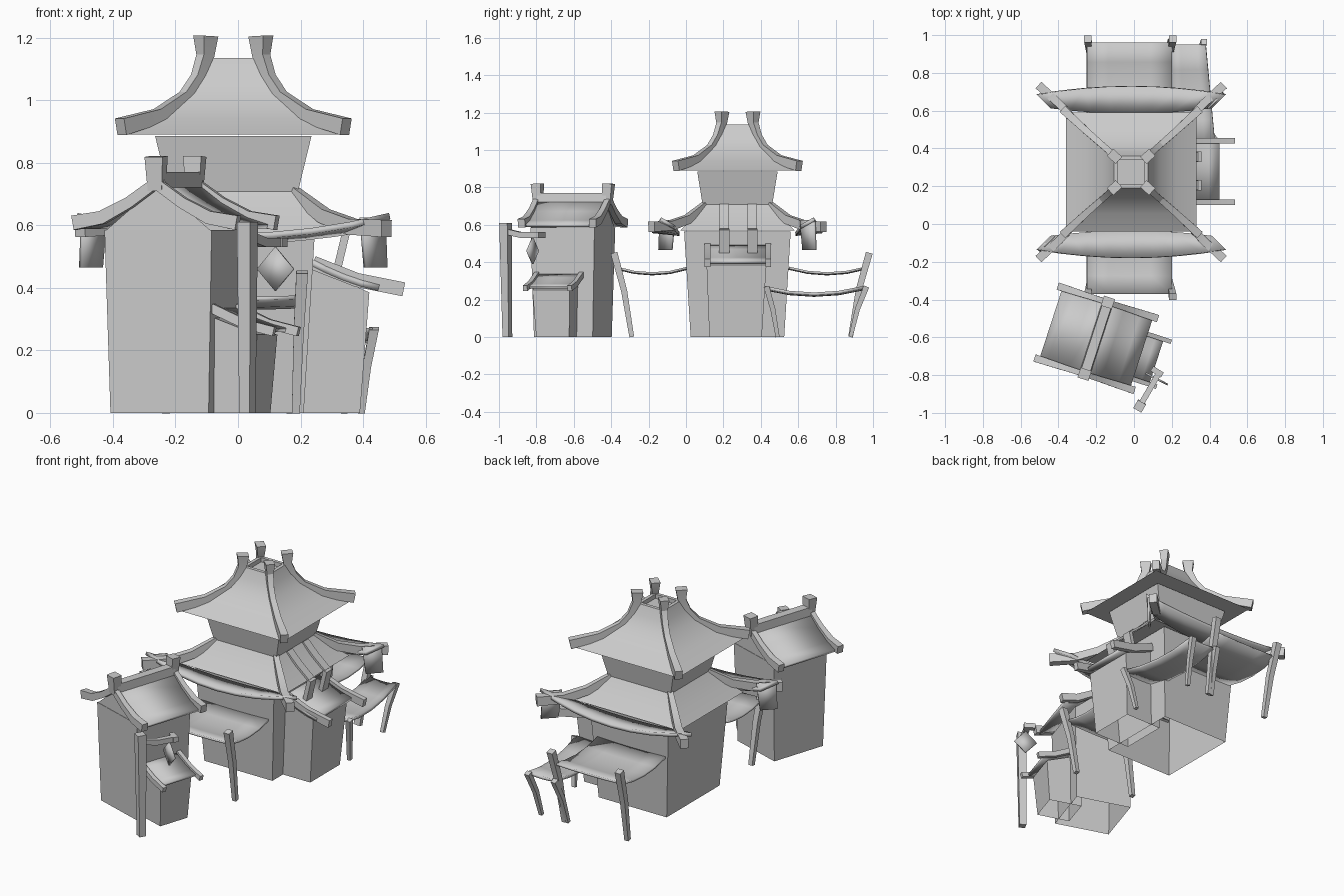
import bpy, bmesh, math
from mathutils import Vector, Matrix

cube = bpy.data.objects.get("Cube")
if cube:
    bpy.data.objects.remove(cube, do_unlink=True)

grey = bpy.data.materials.new("plain_grey")
grey.use_nodes = True
grey.diffuse_color = (0.6, 0.6, 0.6, 1)
grey.node_tree.nodes["Principled BSDF"].inputs["Base Color"].default_value = (0.6, 0.6, 0.6, 1)

TOWER = Matrix.Translation((-0.015, 0.275, 0))
HOUSE = Matrix.Translation((-0.2, -0.605, 0)) @ Matrix.Rotation(math.radians(-18), 4, 'Z')
WORLD = Matrix.Identity(4)


def add(name, verts, faces, frame=WORLD, thick=0):
    mesh = bpy.data.meshes.new(name)
    bm = bmesh.new()
    vs = [bm.verts.new(v) for v in verts]
    for f in faces:
        bm.faces.new([vs[i] for i in f])
    bmesh.ops.recalc_face_normals(bm, faces=bm.faces)
    bm.to_mesh(mesh)
    bm.free()
    mesh.materials.append(grey)
    mesh.polygons.foreach_set("use_smooth", [True] * len(mesh.polygons))
    mesh.set_sharp_from_angle(angle=math.radians(20))
    ob = bpy.data.objects.new(name, mesh)
    bpy.context.collection.objects.link(ob)
    ob.matrix_world = frame
    if thick:
        solid = ob.modifiers.new("thickness", 'SOLIDIFY')
        solid.thickness = thick
        solid.offset = 0
    return ob


def loft(name, rings, frame=WORLD, bottom=True):
    """Join four-sided rings into a solid, open below if bottom is False."""
    n = len(rings)
    faces = [tuple(4 * (n - 1) + k for k in range(4))]
    if bottom:
        faces.append((0, 1, 2, 3))
    for i in range(n - 1):
        for k in range(4):
            j = (k + 1) % 4
            faces.append((4 * i + k, 4 * i + j, 4 * i + 4 + j, 4 * i + 4 + k))
    return add(name, [v for r in rings for v in r], faces, frame)


def rect(x, y, z):
    return [(-x, -y, z), (x, -y, z), (x, y, z), (-x, y, z)]


def beam(name, pts, w, h, scales=None, side=None, frame=WORLD):
    """Sweep a rectangle along a path; w is across, h is deep."""
    pts = [Vector(p) for p in pts]
    run = pts[-1] - pts[0]
    side = Vector(side or (-run.y, run.x, 0)).normalized()
    rings = []
    for i, p in enumerate(pts):
        t = (pts[min(i + 1, len(pts) - 1)] - pts[max(i - 1, 0)]).normalized()
        up = t.cross(side).normalized()
        s = scales[i] if scales else 1
        a, b = side * w * s / 2, up * h * s / 2
        rings.append([p - a - b, p + a - b, p + a + b, p - a + b])
    return loft(name, rings, frame)


def sheet(name, f, nu, nv, thick, frame=WORLD):
    """Parametric cloth or board with thickness."""
    verts = [f(u / nu, v / nv) for u in range(nu + 1) for v in range(nv + 1)]
    k = nv + 1
    faces = [(u * k + v, u * k + v + 1, (u + 1) * k + v + 1, (u + 1) * k + v)
             for u in range(nu) for v in range(nv)]
    return add(name, verts, faces, frame, thick)


def lerp(a, b, t):
    return a + (b - a) * t


# Tower bodies and roofs
loft("lower_body", [rect(.225, .25, 0), rect(.26, .285, .565)], TOWER, bottom=False)
loft("lower_roof", [rect(.345, .305, .57), rect(.275, .245, .63), rect(.205, .185, .71)], TOWER)
loft("upper_body", [rect(.205, .185, .70), rect(.25, .215, .885)], TOWER)
loft("upper_roof", [rect(.345, .315, .89), rect(.24, .22, .94), rect(.15, .14, 1.02),
                    rect(.112, .107, 1.08), rect(.09, .085, 1.135), rect(.07, .065, 1.135),
                    rect(.07, .065, 1.11)], TOWER)

# Corner ribs of both roofs
for sx in (-1, 1):
    for sy in (-1, 1):
        top = [(.088, .083, 1.205), (.09, .085, 1.14), (.112, .107, 1.07), (.152, .142, 1.01),
               (.238, .218, .95), (.36, .33, .915)]
        low = [(.195, .175, .705), (.29, .265, .63), (.38, .36, .595), (.49, .46, .59)]
        beam("upper_rib", [(x * sx, y * sy, z) for x, y, z in top], .036, .045,
             [1.4, 1, .9, .9, 1, 1.2], frame=TOWER)
        beam("lower_rib", [(x * sx, y * sy, z) for x, y, z in low], .042, .05,
             [.7, .9, 1, 1.1], frame=TOWER)

# Bowed, upturned eaves at front and back
for s in (-1, 1):
    def eave(u, v):
        u = 2 * u - 1
        return (u * lerp(.43, .50, v), s * (.31 + .03 * u * u + v * (.145 - .075 * u * u)),
                lerp(.55 + .04 * u * u, .565 + .065 * u * u, v))
    sheet("curved_eave", eave, 8, 1, .02, TOWER)

# Banners under two opposite corners
for s in (-1, 1):
    top, bottom = Vector((s * .445, s * .375, .625)), Vector((s * .455, s * .385, .465))
    along = Vector((.038, .038, 0))
    sheet("banner", lambda u, v: lerp(top, bottom, v) + along * (2 * u - 1) * (1 - .1 * v),
          1, 1, .012, TOWER)

# Side annex with lean-to roof
loft("annex_body", [
    [(.15, .125, 0), (.39, .125, 0), (.39, .405, 0), (.15, .405, 0)],
    [(.15, .11, .51), (.42, .11, .385), (.42, .43, .385), (.15, .43, .51)]], bottom=False)
sheet("annex_roof", lambda u, v: (lerp(.22, .45, u), lerp(.10, .45, v),
                                  .49 - .13 * u + .04 * u * u), 4, 1, .02)
for y in (.115, .44):
    beam("annex_rafter", [(.24, y, .48), (.38, y, .425), (.53, y, .395)], .03, .045)
for y in (.205, .355):
    beam("roof_strip", [(.195, y, .708), (.26, y, .642), (.34, y, .575)], .05, .012)
    beam("roof_bracket", [(.345, y, .575), (.315, y, .45)], .055, .025, side=(0, 1, 0))


# Cloth awnings with leaning posts
def awning(name, x0, x1, y0, y1, z, sag):
    sheet(name, lambda u, v: (lerp(x0, x1, u), lerp(y0, y1, v),
                              z - 4 * sag * v * (1 - v) - .02 * u * (1 - u)), 4, 4, .012)


def post(base, top, w=.034):
    base, top = Vector(base), Vector(top)
    mid = lerp(base, top, .55) - (top - base) * Vector((.12, .12, 0))
    beam("awning_post", [base, mid, top], w, w, [.75, .95, 1.1], side=(1, 0, 0))


awning("front_awning", -.25, .2, .01, -.37, .37, .03)
awning("back_awning", -.25, .2, .55, .96, .37, .03)
for x, dx in ((-.23, -.015), (.185, .02)):
    post((x, -.29, 0), (x + dx, -.385, .45))
    post((x, .88, 0), (x + dx, .98, .45))
sheet("low_awning", lambda u, v: (lerp(.2, lerp(.43, .38, v), u), lerp(.42, .95, v),
                                  .265 - .14 * v * (1 - v) - .03 * u * (1 - u)), 4, 4, .016)
post((.395, .49, 0), (.435, .43, .27), .028)
for x in (.165, .34):
    post((x, .88, 0), (x + .03, .965, .27), .028)

# Small gabled house
loft("house_walls", [rect(.165, .165, 0), rect(.18, .18, .585)], HOUSE, bottom=False)
gable = [(-.25, .595), (-.18, .617), (-.09, .665), (0, .735), (.09, .665), (.18, .617), (.25, .595)]
for y in (-.178, .178):
    add("gable_wall", [(-.18, y, .58), (.18, y, .58), (0, y, .73)], [(0, 1, 2)], HOUSE)
sheet("house_roof", lambda u, v: (gable[round(u * 6)][0], lerp(-.2, .2, v), gable[round(u * 6)][1]),
      6, 1, .016, HOUSE)
loft("house_ridge", [rect(.03, .195, .71), rect(.025, .195, .77)], HOUSE)
for y in (-.2, .2):
    for s in (-1, 1):
        beam("gable_beam", [(0, y, .735), (s * .09, y, .672), (s * .18, y, .625), (s * .275, y, .608)],
             .036, .042, [.8, .85, 1, 1.1], frame=HOUSE)
    beam("ridge_finial", [(0, y * .97, .71), (0, y, .82)], .055, .05, [.85, 1.1], (1, 0, 0), HOUSE)

# House porch
loft("porch_body", [
    [(.1, -.11, 0), (.295, -.11, 0), (.295, .075, 0), (.1, .075, 0)],
    [(.1, -.125, .33), (.315, -.125, .25), (.315, .085, .25), (.1, .085, .33)]], HOUSE, bottom=False)
sheet("porch_roof", lambda u, v: (lerp(.16, .34, u), lerp(-.145, .105, v),
                                  .335 - .10 * u + .03 * u * u), 4, 1, .014, HOUSE)
for y in (-.145, .105):
    beam("porch_rafter", [(.17, y, .335), (.28, y, .285), (.38, y, .26)], .024, .03, frame=HOUSE)

# Sign post with arm and hanging diamond
beam("sign_post", [(.03, -.955, 0), (.03, -.965, .61)], .045, .045, [.85, 1.1], (.87, -.5, 0))
beam("sign_arm", [(.03, -.965, .565), (.08, -.88, .545), (.125, -.80, .545)], .03, .03)
beam("arm_end", [(.095, -.765, .545), (.15, -.8, .545)], .03, .03)
hang, across = Vector((.12, -.82, .46)), Vector((.058, -.03, 0))
sign = [hang + Vector((0, 0, .07)), hang + across, hang - Vector((0, 0, .07)), hang - across]
add("diamond_sign", sign, [(0, 1, 2, 3)], thick=.01)
